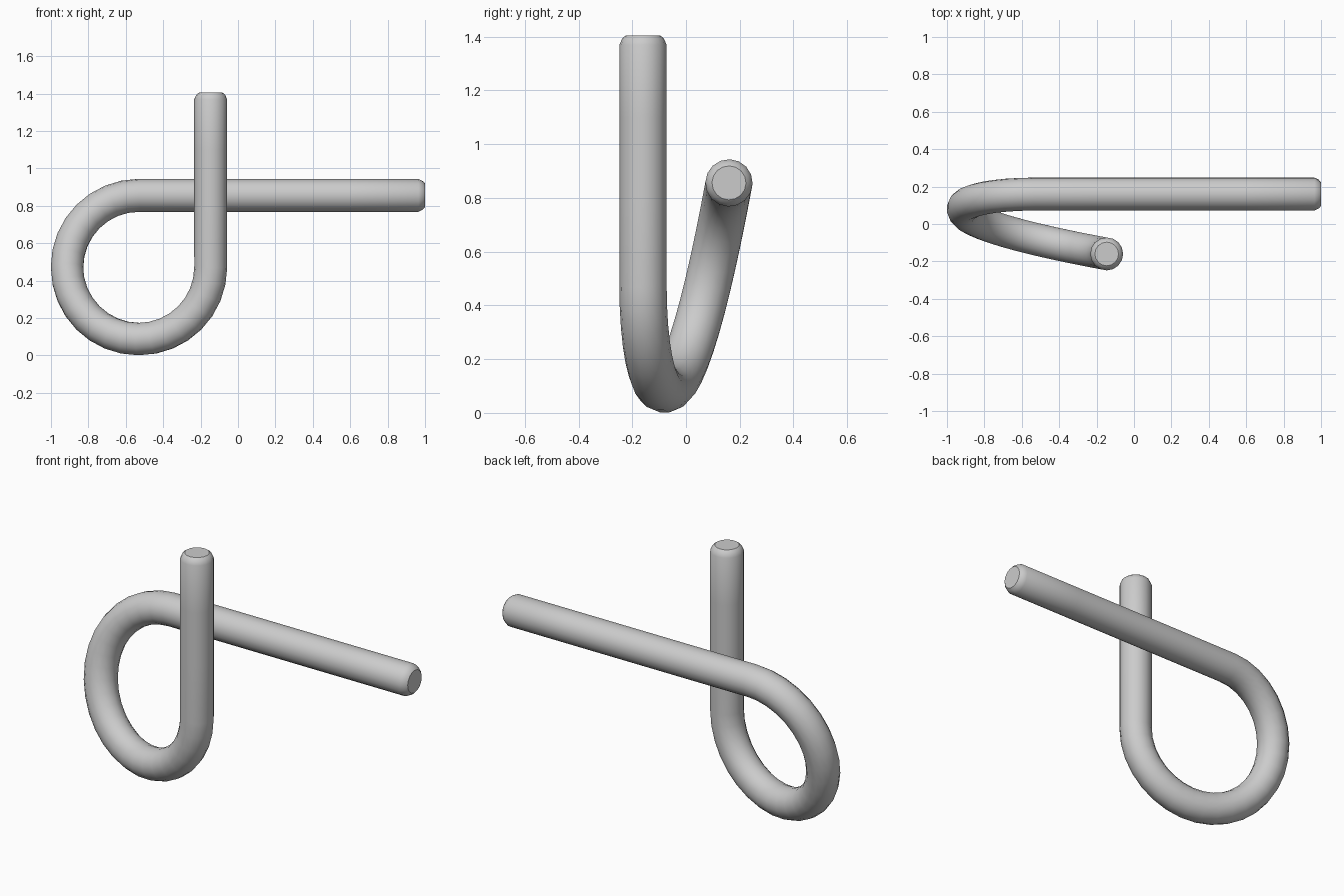
import bpy
import math

if "Cube" in bpy.data.objects:
    bpy.data.objects.remove(bpy.data.objects["Cube"])

R = 0.088            # rod radius
CX, CZ, LOOP = -0.53, 0.472, 0.384
Y = 0.16             # front/back offset of the two straight ends

# Centre line as (x, y, z, radius factor): upright, 270 degree loop, long bar
path = [(CX + LOOP, -Y, 1.405, 0.72), (CX + LOOP, -Y, 1.395, 0.87), (CX + LOOP, -Y, 1.37, 1.0)]
path += [(CX + LOOP, -Y, z, 1.0) for z in (1.1, 0.8)]
STEPS = 24
for i in range(STEPS + 1):
    a = math.radians(270) * i / STEPS
    path.append((CX + LOOP * math.cos(a), -Y * math.cos(a * 2 / 3),
                 CZ - LOOP * math.sin(a), 1.0))
path += [(x, Y, CZ + LOOP, 1.0) for x in (-0.2, 0.2, 0.6)]
path += [(0.965, Y, CZ + LOOP, 1.0), (0.988, Y, CZ + LOOP, 0.87), (1.0, Y, CZ + LOOP, 0.72)]

# Round rod swept along the path, with softened capped ends
curve = bpy.data.curves.new("bent_rod", 'CURVE')
curve.dimensions = '3D'
curve.bevel_depth = R
curve.bevel_resolution = 6
curve.use_fill_caps = True
spline = curve.splines.new('POLY')
spline.points.add(len(path) - 1)
for point, (x, y, z, r) in zip(spline.points, path):
    point.co = (x, y, z, 1)
    point.radius = r
rod = bpy.data.objects.new("bent_rod", curve)
bpy.context.collection.objects.link(rod)

# Mesh with smooth sides
bpy.context.view_layer.objects.active = rod
rod.select_set(True)
bpy.ops.object.convert(target='MESH')
bpy.ops.object.shade_smooth_by_angle(angle=math.radians(50))
